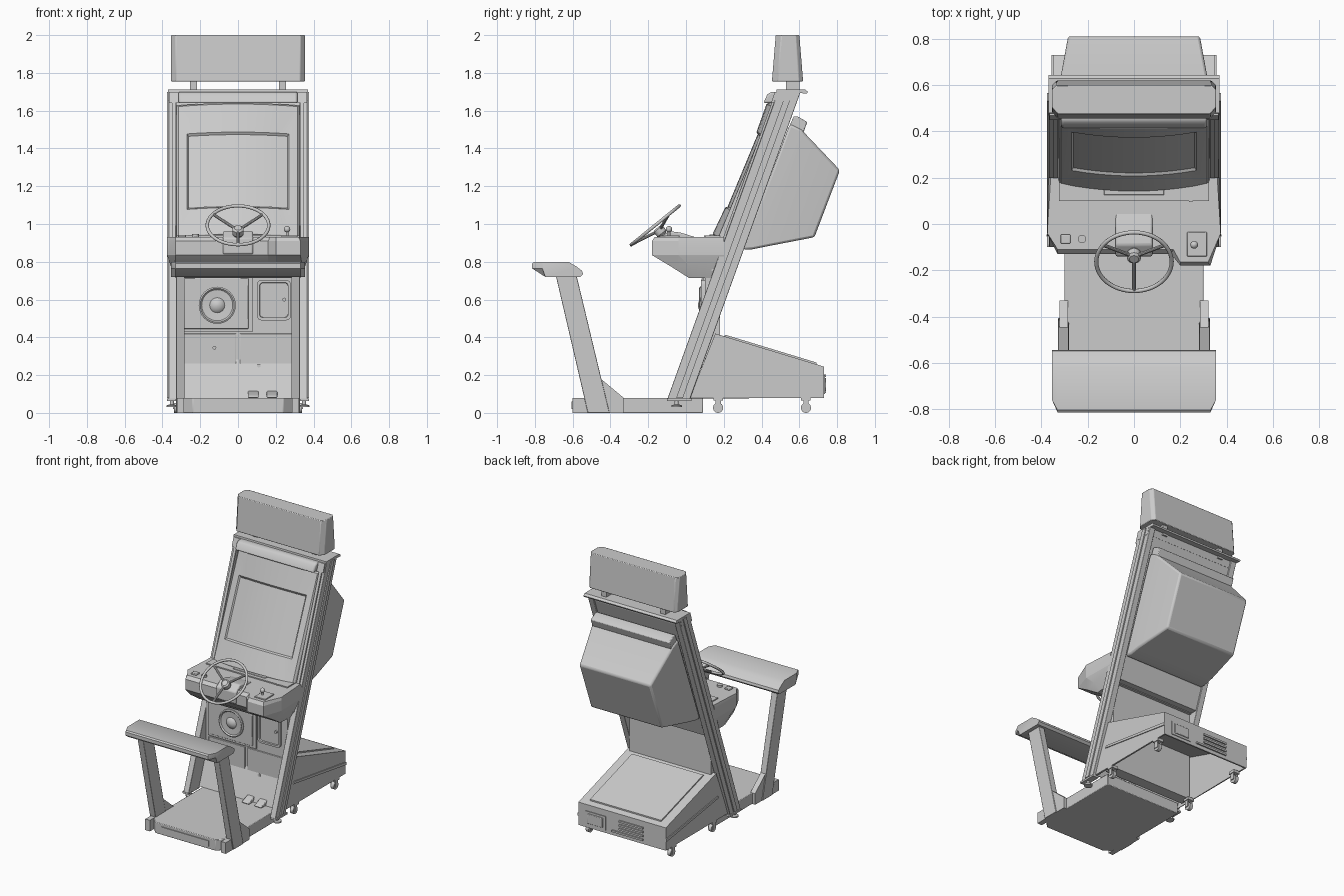
import bpy, bmesh, math
from mathutils import Vector as V

if "Cube" in bpy.data.objects:
    bpy.data.objects.remove(bpy.data.objects["Cube"])


def mesh(name, verts, faces, bevel=0, smooth=30):
    bm = bmesh.new()
    vs = [bm.verts.new(v) for v in verts]
    for f in faces:
        bm.faces.new([vs[i] for i in f])
    bmesh.ops.recalc_face_normals(bm, faces=bm.faces)
    me = bpy.data.meshes.new(name)
    bm.to_mesh(me)
    bm.free()
    me.shade_smooth()
    me.set_sharp_from_angle(angle=math.radians(smooth))
    ob = bpy.data.objects.new(name, me)
    bpy.context.collection.objects.link(ob)
    if bevel:
        m = ob.modifiers.new("bevel", 'BEVEL')
        m.width, m.segments, m.limit_method = bevel, 2, 'ANGLE'
    return ob


def loft(name, rings, bevel=0, start=True, end=True, smooth=30):
    n = len(rings[0])
    faces = [(k*n+i, k*n+(i+1) % n, k*n+n+(i+1) % n, k*n+n+i)
             for k in range(len(rings)-1) for i in range(n)]
    if start:
        faces.append(tuple(range(n)))
    if end:
        faces.append(tuple(range((len(rings)-1)*n, len(rings)*n)))
    return mesh(name, [p for r in rings for p in r], faces, bevel, smooth)


def prism(name, yz, x0, x1, bevel=0):
    return loft(name, [[(x, y, z) for y, z in yz] for x in (x0, x1)], bevel)


def plate(name, xy, z0, z1, bevel=0):
    return loft(name, [[(x, y, z) for x, y in xy] for z in (z0, z1)], bevel)


def box(name, x0, x1, y0, y1, z0, z1, bevel=0):
    return plate(name, [(x0, y0), (x1, y0), (x1, y1), (x0, y1)], z0, z1, bevel)


def turned(name, p, axis, prof, n=24):
    # prof is a list of (distance along axis, radius)
    p, a = V(p), V(axis).normalized()
    u = a.orthogonal().normalized()
    w = a.cross(u)
    return loft(name, [[p + a*d + (u*math.cos(t) + w*math.sin(t))*r
                for t in (2*math.pi*i/n for i in range(n))] for d, r in prof])


def rod(name, p, q, r, n=16):
    d = V(q) - V(p)
    return turned(name, p, d, [(0, r), (d.length, r)], n)


def rail(off, z):
    return (-.10 + .36*(z-.07) + off, z)


def slant(o0, o1, z0, z1):
    return [rail(o0, z0), rail(o1, z0), rail(o1, z1), rail(o0, z1)]


# platform
plate("floor_platform", [(-.30, .09), (-.30, -.54), (-.24, -.60), (.24, -.60), (.30, -.54), (.30, .09)], 0, .08, .004)
box("platform_front_inset", -.19, .19, -.606, -.59, .02, .06)
for x in (.08, .18):
    prism("foot_pedal", [(-.03, .08), (.085, .08), (.085, .125), (.06, .125), (-.03, .09)], x-.028, x+.028, .004)

# mirrored parts: rails, lean-bar posts, feet, casters
for s in (-1, 1):
    prism("side_rail", slant(0, .12, .07, 1.71), s*.325, s*.368, .003)
    prism("rail_strip", slant(.045, .08, .08, 1.70), s*.36, s*.376)
    prism("rail_inner_trim", slant(-.012, .02, .75, 1.64), s*.33, s*.35)
    prism("bar_post", [(-.69, .73), (-.58, .73), (-.405, 0), (-.52, 0)], s*.282, s*.328, .003)
    prism("post_gusset", [(-.60, 0), (-.60, .08), (-.50, .08), (-.45, .18), (-.33, .08), (-.33, 0)], s*.285, s*.322)
    turned("leveling_foot", (s*.35, -.05, .03), (0, 0, 1), [(0, .028), (.01, .028), (.015, .011), (.06, .011)], 16)
    box("foot_bracket", s*.33, s*.376, -.10, .03, .062, .075)
    box("marquee_post", s*.217, s*.255, .53, .60, 1.68, 1.77)
    for y in (.17, .635):
        rod("caster_wheel", (s*.315, y, .027), (s*.34, y, .027), .027, 20)
        for x in (.308, .342):
            box("caster_fork", s*(x-.003), s*(x+.003), y-.014, y+.014, .02, .075)
        box("caster_mount", s*.30, s*.35, y-.025, y+.025, .065, .085)

# lean bar at the player's back
prof = [(-.815, .79), (-.805, .798), (-.62, .798), (-.58, .775), (-.55, .752), (-.545, .735), (-.56, .72), (-.745, .72), (-.815, .765)]
ring = lambda x, k: [(x, max(y, k), z) for y, z in prof]
loft("lean_bar", [ring(-.355, -.76), ring(-.33, -1), ring(.33, -1), ring(.355, -.76)], smooth=35)

# rear base, open underneath
base = prism("rear_base", [(.02, .08), (.155, .42), (.73, .245), (.73, .08)], -.35, .35)
bm = bmesh.new()
bm.from_mesh(base.data)
bm.normal_update()
bmesh.ops.delete(bm, geom=[f for f in bm.faces if f.normal.z < -.9], context='FACES')
bm.to_mesh(base.data)
bm.free()
base.modifiers.new("walls", 'SOLIDIFY').thickness = .015
prism("base_top_panel", [(.20, .405), (.21, .413), (.69, .267), (.69, .25)], -.285, .285)
for s in (-1, 1):
    prism("base_side_ridge", [(.13, .235), (.14, .25), (.73, .165), (.73, .145)], s*.345, s*.356)
box("rear_socket_plate", .13, .29, .725, .735, .10, .20)
box("rear_socket_cover", .15, .27, .73, .742, .115, .185, .004)
for i in range(4):
    box("vent_slat", -.17, .02 + .06*(i == 0), .725, .74, .105+i*.028, .118+i*.028)

# lower cabinet: vertical front and back panel
box("lower_cabinet", -.325, .325, .10, .18, .08, .94)
box("speaker_panel", -.305, .08, .09, .11, .43, .73)
box("speaker_plate", -.285, .055, .083, .10, .445, .715, .004)
turned("speaker", (-.11, .09, .57), (0, -1, 0),
       [(0, .098), (.016, .098), (.02, .09), (.012, .082), (.009, .04), (.016, .034), (.024, .018), (.027, .004)], 32)
for x0, x1 in ((-.30, -.01), (.01, .30)):
    box("lower_door", x0, x1, .092, .105, .10, .42, .003)


def rrect(x, z, w, h, r, y):
    return [(x + sx*(w-r) + r*math.cos(a), y, z + sz*(h-r) + r*math.sin(a))
            for q, (sx, sz) in enumerate(((1, 1), (-1, 1), (-1, -1), (1, -1)))
            for a in ((q + k/4)*math.pi/2 for k in range(5))]


loft("coin_door", [rrect(.19, .597, .09, .107, .025, .105), rrect(.19, .597, .09, .107, .025, .08),
                   rrect(.19, .597, .076, .093, .018, .08), rrect(.19, .597, .074, .091, .018, .09)])
for x, y, z in ((.245, .095, .60), (-.125, .10, .345), (.11, .10, .25)):
    rod("door_lock", (x, y, z), (x, y-.018, z), .01)

# control panel
top = [(-.36, .20), (.36, .20), (.375, -.04), (.32, -.165), (.20, -.165), (.17, -.11), (-.33, -.11), (-.375, -.04)]
mid = [(-.37, .20), (.37, .20), (.375, -.04), (.33, -.18), (.20, -.18), (.16, -.13), (-.33, -.13), (-.375, -.04)]
low = [(-.355, .20), (.355, .20), (.355, .02), (.34, -.08), (.20, -.08), (.16, -.07), (-.335, -.07), (-.355, .02)]
bot = [(-.33, .20), (.33, .20), (.33, .05), (.325, .015), (.20, .015), (.16, .015), (-.325, .015), (-.33, .05)]
loft("control_panel", [[(x, y, z) for x, y in r] for r, z in
                       ((top, .932), (mid, .91), (mid, .835), (low, .775), (bot, .715))], smooth=15)
prism("column_housing", [(-.14, .84), (-.14, .925), (-.09, .962), (-.03, .955), (.05, .93), (.05, .84)], -.08, .08, .008)
box("square_button", -.317, -.275, -.085, -.045, .93, .943, .004)
rod("round_button", (-.225, -.065, .93), (-.225, -.065, .946), .018)
box("key_slot", .237, .253, .095, .13, .93, .94)
box("shifter_plate", .23, .315, -.14, -.035, .93, .94, .003)
rod("shifter_stick", (.26, -.09, .935), (.26, -.09, .965), .007)
turned("shifter_knob", (.26, -.09, .972), (0, 0, 1),
       [(.017*math.sin(a), max(.001, .017*math.cos(a))) for a in (math.pi*(k/8-.5) for k in range(9))], 16)

# steering wheel
tilt = math.radians(39)
axis, up = V((0, -math.sin(tilt), math.cos(tilt))), V((0, math.cos(tilt), math.sin(tilt)))
cen = V((0, -.163, .993))
bpy.ops.mesh.primitive_torus_add(location=cen, rotation=(tilt, 0, 0), major_radius=.163, minor_radius=.009,
                                 major_segments=48, minor_segments=10)
bpy.context.object.name = "steering_wheel_rim"
bpy.ops.object.shade_smooth()
hub = cen - axis*.035
for deg in (35, 145, 270):
    a = math.radians(deg)
    rod("wheel_spoke", hub, cen + (V((1, 0, 0))*math.cos(a) + up*math.sin(a))*.16, .008, 10)
turned("wheel_hub", hub - axis*.09, axis, [(0, .022), (.06, .022), (.07, .03), (.1, .03), (.108, .02)])

# monitor bezel with bowed screen, in a slanted frame
org, tv, nv = V((0, .14, .945)), V((0, .383, .924)), V((0, -.924, .383))


def bowed(w, z0, z1, n, bow=.035):
    us = [w*(k/5-1) for k in range(11)]
    pt = lambda u, z: V((u, 0, 0)) + org + tv*((z-.945)/.924) + nv*(n - bow*(u/.315)**2)
    return [pt(u, z0) for u in us] + [pt(u, z1) for u in reversed(us)]


rings = [bowed(.33, .93, 1.65, -.10, 0), bowed(.325, .935, 1.645, -.01), bowed(.315, .95, 1.635, 0),
         bowed(.27, 1.09, 1.49, -.008), bowed(.262, 1.10, 1.48, -.02)]
loft("monitor_bezel", rings, end=False)
mesh("screen", bowed(.262, 1.10, 1.48, -.018), [(i, i+1, 20-i, 21-i) for i in range(10)])
box("bezel_sill", -.13, .13, .125, .2, .93, .945, .003)
prism("monitor_back_plate", slant(.02, .11, .72, 1.70), -.33, .33)

# header and light cover at the top
prism("header", [(.47, 1.65), (.48, 1.712), (.63, 1.712), (.645, 1.70), (.64, 1.69), (.59, 1.695), (.58, 1.65)], -.37, .37)
prism("light_cover", [(.41, 1.64), (.43, 1.685), (.45, 1.70), (.50, 1.70), (.50, 1.64)], -.315, .315, .01)
for s in (-1, 1):
    prism("light_cover_end", [(.45, 1.64), (.47, 1.70), (.50, 1.70), (.50, 1.64)], s*.31, s*.365)

# marquee
mq = lambda y0, y1, z: [(-.33, y0, z), (.33, y0, z), (.355, y0+.03, z), (.355, y1-.02, z),
                        (.335, y1, z), (-.335, y1, z), (-.355, y1-.02, z), (-.355, y0+.03, z)]
loft("marquee", [mq(.455, .62, 1.755), mq(.475, .60, 2.0)], .004)

# monitor rear housing
q = lambda w, yt, zt, yb, zb: [(-w, yb, zb), (w, yb, zb), (w, yt, zt), (-w, yt, zt)]
loft("monitor_housing", [q(.325, .55, 1.53, .30, .865), q(.322, .615, 1.50, .345, .865),
                         q(.32, .625, 1.485, .42, .88), q(.285, .815, 1.285, .68, .93)], .012)
prism("housing_lip", [(.57, 1.57), (.59, 1.57), (.642, 1.54), (.622, 1.485), (.54, 1.50)], -.315, .315, .005)
